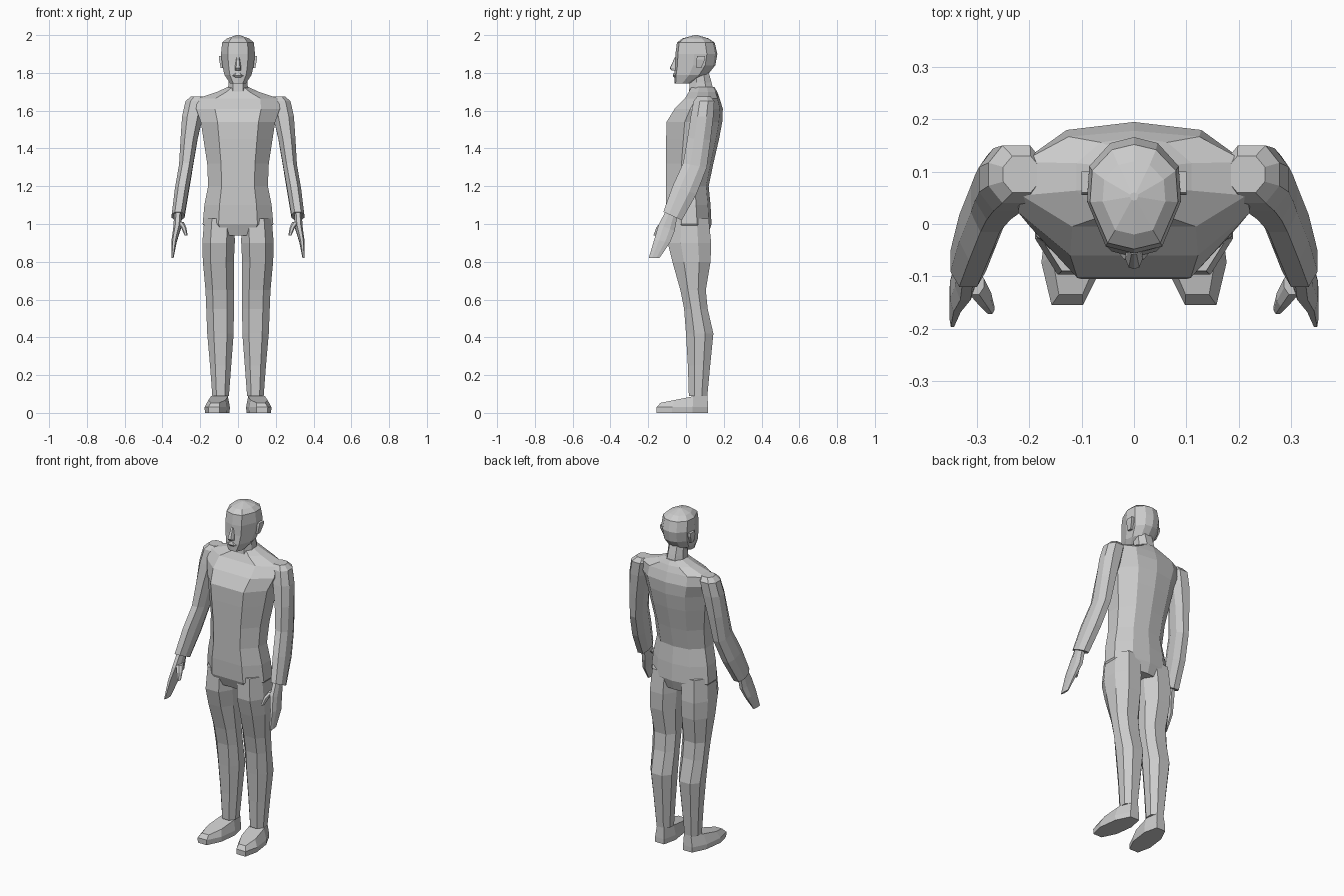
import bpy, bmesh

# Half cross-sections (x, y) from front to back, mirrored to a full ring
LIMB = [(.5, -1), (1, -.4), (1, .4), (.5, 1)]
TORSO = [(.55, -1), (1, -.35), (1, .35), (.58, .88), (0, 1)]
HEAD = [(0, -1), (.6, -.88), (1, -.1), (.95, .5), (.5, .9), (0, 1)]
BOX = [(1, -1), (1, 1)]


def loft(name, rings, shape=LIMB, mirror=False, shear=0):
    """Rings are (z, centre x, half width, front y, back y[, tilt dz/dy])."""
    full = shape + [(-x, y) for x, y in reversed(shape) if x > 0]
    bm = bmesh.new()
    loops = []
    for z, cx, hw, yf, yb, *tilt in rings:
        t = tilt[0] if tilt else 0
        cy, hd = (yf + yb) / 2, (yb - yf) / 2
        loops.append([bm.verts.new((cx + px * hw + shear * py * hd,
                                    cy + py * hd, z + t * py * hd))
                      for px, py in full])
    n = len(full)
    for a, b in zip(loops, loops[1:]):
        for i in range(n):
            j = (i + 1) % n
            bm.faces.new((a[i], a[j], b[j], b[i]))
    bm.faces.new(loops[0])
    bm.faces.new(loops[-1])
    bmesh.ops.recalc_face_normals(bm, faces=bm.faces[:])
    me = bpy.data.meshes.new(name)
    bm.to_mesh(me)
    bm.free()
    ob = bpy.data.objects.new(name, me)
    bpy.context.collection.objects.link(ob)
    if mirror:
        mod = ob.modifiers.new("mirror", 'MIRROR')
        mod.use_mirror_merge = False
    return ob


# Torso from crotch to collar
loft("torso", [
    (.94, 0, .15, -.075, .115),
    (1.0, 0, .187, -.1, .135),
    (1.1, 0, .178, -.105, .13),
    (1.2, 0, .158, -.105, .12),
    (1.32, 0, .163, -.105, .145),
    (1.45, 0, .183, -.105, .175),
    (1.54, 0, .197, -.103, .192),
    (1.61, 0, .222, -.06, .195),
    (1.665, 0, .215, -.005, .178),
    (1.70, 0, .11, .015, .165),
    (1.725, 0, .055, .03, .15)], TORSO)

# Neck and head
loft("neck", [
    (1.69, 0, .055, .015, .15),
    (1.75, 0, .05, .02, .135),
    (1.82, 0, .048, .03, .115)])
loft("head", [
    (1.745, 0, .042, -.06, .03),
    (1.79, 0, .072, -.063, .115),
    (1.84, 0, .083, -.058, .155),
    (1.90, 0, .09, -.056, .166),
    (1.96, 0, .084, -.048, .152),
    (1.982, 0, .06, -.02, .12),
    (2.0, 0, .008, .045, .06)], HEAD)
loft("nose", [
    (1.812, 0, .016, -.075, -.04),
    (1.825, 0, .017, -.086, -.04),
    (1.885, 0, .008, -.058, -.04)], HEAD)
loft("lips", [
    (1.775, 0, .02, -.062, -.03),
    (1.785, 0, .032, -.07, -.03),
    (1.80, 0, .015, -.065, -.03)], HEAD)
loft("ear", [
    (1.825, .083, .008, .055, .08),
    (1.87, .091, .009, .055, .1),
    (1.89, .092, .008, .06, .1)], BOX, True)

# Sleeved arms
loft("arm", [
    (1.675, .215, .035, .06, .13),
    (1.65, .225, .053, .04, .15),
    (1.57, .241, .055, .025, .145),
    (1.45, .259, .045, .008, .13, -.1),
    (1.31, .275, .037, -.015, .11, -.2),
    (1.18, .297, .037, -.07, .055, -.35),
    (1.042, .317, .034, -.12, -.022, -.45)], mirror=True)

# Hands with thumbs
loft("hand", [
    (1.06, .317, .02, -.105, -.045, -.4),
    (.98, .322, .02, -.145, -.06, -.4),
    (.91, .338, .014, -.168, -.085, -.2),
    (.82, .347, .006, -.197, -.14)], mirror=True)
loft("thumb", [
    (1.01, .305, .018, -.135, -.09),
    (.98, .287, .014, -.158, -.12),
    (.94, .275, .008, -.172, -.15)], mirror=True)

# Legs
loft("leg", [
    (1.03, .098, .08, -.09, .12),
    (.9, .103, .086, -.097, .133),
    (.8, .104, .082, -.072, .13),
    (.65, .097, .075, -.03, .105),
    (.55, .095, .073, -.01, .115),
    (.42, .093, .07, 0, .145),
    (.25, .092, .056, .01, .128),
    (.09, .092, .044, .015, .113)], mirror=True)

# Feet, toes turned slightly outward
loft("foot", [
    (0, .11, .058, -.155, .117),
    (.03, .11, .06, -.155, .117),
    (.078, .105, .045, -.135, .113, .2)], mirror=True, shear=-.13)
